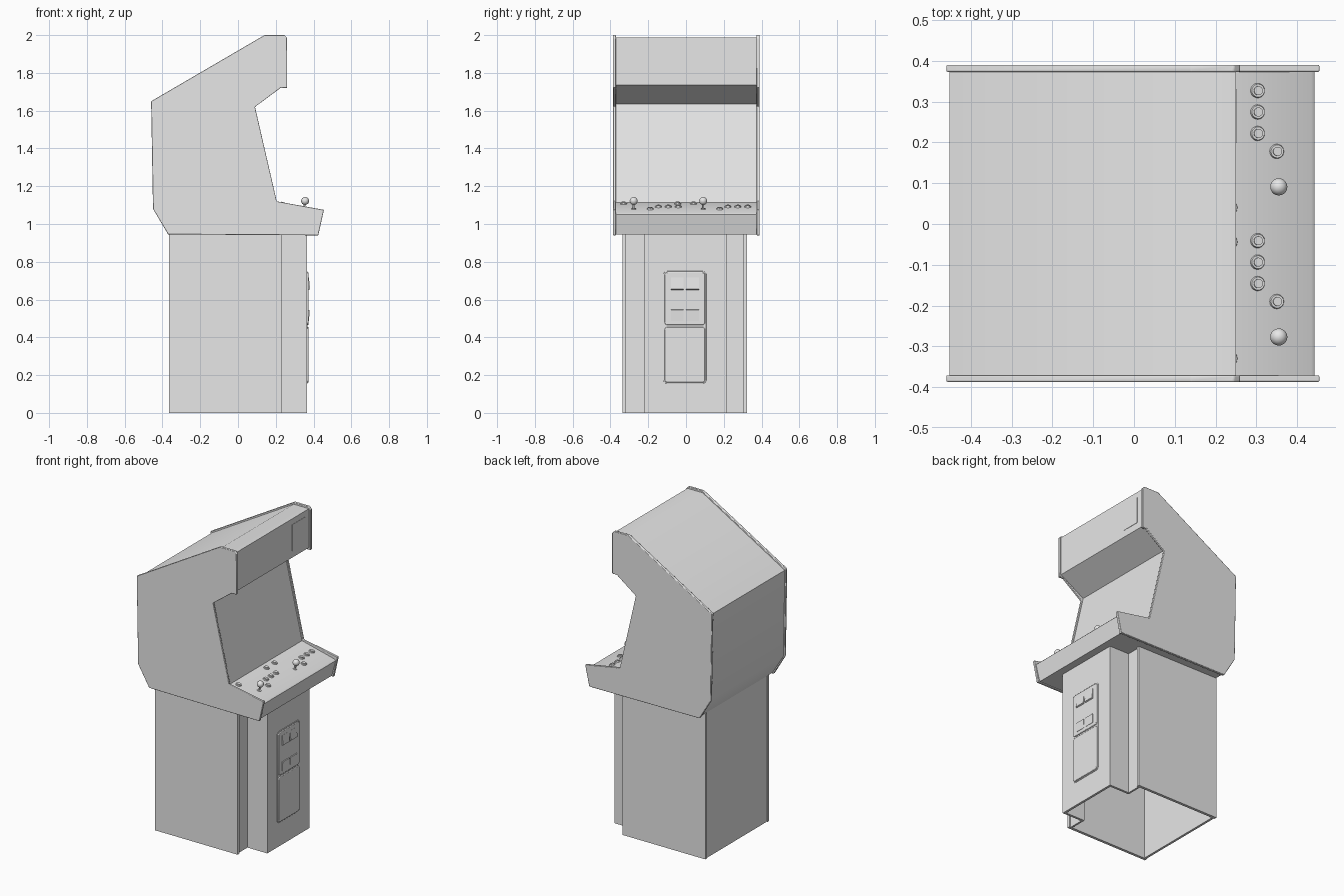
import bpy, bmesh, math
from mathutils import Vector, Matrix

cube = bpy.data.objects.get("Cube")
if cube:
    bpy.data.objects.remove(cube, do_unlink=True)

GREY = bpy.data.materials.new("plain_grey")
GREY.use_nodes = True
GREY.diffuse_color = (0.8, 0.8, 0.8, 1)
GREY.node_tree.nodes["Principled BSDF"].inputs["Base Color"].default_value = (0.8, 0.8, 0.8, 1)


def finish(bm, name, bevel=0, segments=2):
    """Turn a bmesh into a shaded object with an optional edge bevel."""
    bmesh.ops.recalc_face_normals(bm, faces=bm.faces)
    mesh = bpy.data.meshes.new(name)
    bm.to_mesh(mesh)
    bm.free()
    mesh.materials.append(GREY)
    obj = bpy.data.objects.new(name, mesh)
    bpy.context.collection.objects.link(obj)
    if bevel:
        mod = obj.modifiers.new("bevel", 'BEVEL')
        mod.width, mod.segments = bevel, segments
        mod.limit_method = 'ANGLE'
    bpy.ops.object.select_all(action='DESELECT')
    obj.select_set(True)
    bpy.context.view_layer.objects.active = obj
    bpy.ops.object.shade_smooth_by_angle(angle=math.radians(35))
    return obj


def prism(name, profile, y0, y1, bevel=0):
    """Extrude an x-z outline from y0 to y1."""
    bm = bmesh.new()
    face = bm.faces.new([bm.verts.new((x, y0, z)) for x, z in profile])
    ext = bmesh.ops.extrude_face_region(bm, geom=[face])
    moved = [v for v in ext["geom"] if isinstance(v, bmesh.types.BMVert)]
    bmesh.ops.translate(bm, verts=moved, vec=(0, y1 - y0, 0))
    return finish(bm, name, bevel)


def box(name, x, y, z, bevel=0, corner=0):
    """Box from ranges; corner rounds the edges that run along x."""
    bm = bmesh.new()
    size = Vector((x[1] - x[0], y[1] - y[0], z[1] - z[0]))
    mid = Vector((sum(x), sum(y), sum(z))) / 2
    bmesh.ops.create_cube(bm, size=1, matrix=Matrix.Translation(mid) @ Matrix.Diagonal(size).to_4x4())
    if corner:
        along_x = [e for e in bm.edges if abs(e.verts[0].co.x - e.verts[1].co.x) > size.x / 2]
        bmesh.ops.bevel(bm, geom=along_x, offset=corner, segments=4, profile=0.5, affect='EDGES')
    return finish(bm, name, bevel)


def add_disc(bm, radius, low, high, top_radius=None):
    """Add a cylinder or cone standing on the local z axis."""
    bmesh.ops.create_cone(bm, cap_ends=True, segments=20, radius1=radius,
                          radius2=radius if top_radius is None else top_radius,
                          depth=high - low, matrix=Matrix.Translation((0, 0, (low + high) / 2)))


# Upper cabinet
side_outline = [(-0.46, 1.65), (0.14, 2.0), (0.245, 2.0), (0.26, 1.985), (0.26, 1.72),
                (0.225, 1.72), (0.09, 1.62), (0.205, 1.12), (0.455, 1.075),
                (0.425, 0.94), (-0.37, 0.945), (-0.45, 1.08)]
for side, y0, y1 in (("right", -0.387, -0.371), ("left", 0.373, 0.39)):
    prism(side + "_side_panel", side_outline, y0, y1, 0.003)

body_outline = [(-0.452, 1.642), (0.14, 1.988), (0.25, 1.988), (0.25, 1.735), (0.08, 1.635),
                (0.2, 1.115), (0.435, 1.058), (0.443, 1.05), (0.415, 0.945),
                (-0.362, 0.95), (-0.442, 1.08)]
prism("cabinet_body", body_outline, -0.372, 0.374)
box("marquee_plate", (0.249, 0.252), (0.2, 0.33), (1.78, 1.95))

# Pedestal, open at the bottom
TOP = 0.95
for side, inner, outer, block in (("right", -0.317, -0.335, -0.22), ("left", 0.304, 0.322, 0.215)):
    sign = 1 if outer > 0 else -1
    box(side + "_pedestal_panel", (-0.365, 0.232), sorted((inner, outer)), (0, TOP))
    box(side + "_pedestal_return", (0.21, 0.222), sorted((block - sign * 0.012, inner)), (0, TOP))
    box(side + "_front_block_side", (0.21, 0.36), sorted((block, block - sign * 0.015)), (0, TOP))
box("pedestal_back", (-0.36, -0.345), (-0.317, 0.304), (0, TOP))
box("pedestal_front", (0.35, 0.365), (-0.22, 0.215), (0, TOP))

# Coin door
box("coin_door_frame", (0.36, 0.368), (-0.12, 0.108), (0.155, 0.75), 0.002, 0.02)
box("upper_coin_door", (0.365, 0.374), (-0.113, 0.101), (0.465, 0.744), 0.003, 0.015)
box("lower_coin_door", (0.365, 0.374), (-0.113, 0.101), (0.161, 0.455), 0.003, 0.015)
for side, y0, y1 in (("right", -0.08, -0.012), ("left", 0.0, 0.068)):
    prism(side + "_coin_slot", [(0.37, 0.65), (0.382, 0.655), (0.375, 0.717), (0.37, 0.717)], y0, y1)
    prism(side + "_coin_return", [(0.37, 0.487), (0.376, 0.487), (0.379, 0.545), (0.37, 0.547)], y0, y1)

# Control panel fittings, tilted with the panel
SLOPE = math.atan2(0.057, 0.235)


def panel_matrix(x, y):
    z = 1.115 - (x - 0.2) * math.tan(SLOPE)
    return Matrix.Translation((x, y, z)) @ Matrix.Rotation(SLOPE, 4, 'Y')


def button(name, x, y):
    bm = bmesh.new()
    add_disc(bm, 0.019, -0.003, 0.006, 0.016)
    add_disc(bm, 0.011, 0, 0.01)
    bm.transform(panel_matrix(x, y))
    finish(bm, name)


def joystick(name, x, y):
    bm = bmesh.new()
    add_disc(bm, 0.014, -0.003, 0.004, 0.012)
    add_disc(bm, 0.005, 0, 0.04)
    bm.transform(panel_matrix(x - 0.008, y))
    bmesh.ops.create_uvsphere(bm, u_segments=20, v_segments=12, radius=0.021,
                              matrix=Matrix.Translation((x, y, 1.122)))
    finish(bm, name)


for player, offset in (("left", 0.0), ("right", -0.368)):
    joystick(player + "_joystick", 0.355, 0.091 + offset)
    button(player + "_action_button", 0.35, 0.178 + offset)
    for i in range(3):
        button(f"{player}_row_button_{i + 1}", 0.303, 0.222 + 0.0525 * i + offset)
for i, y in enumerate((0.04, -0.044, -0.33)):
    button(f"start_button_{i + 1}", 0.236, y)
